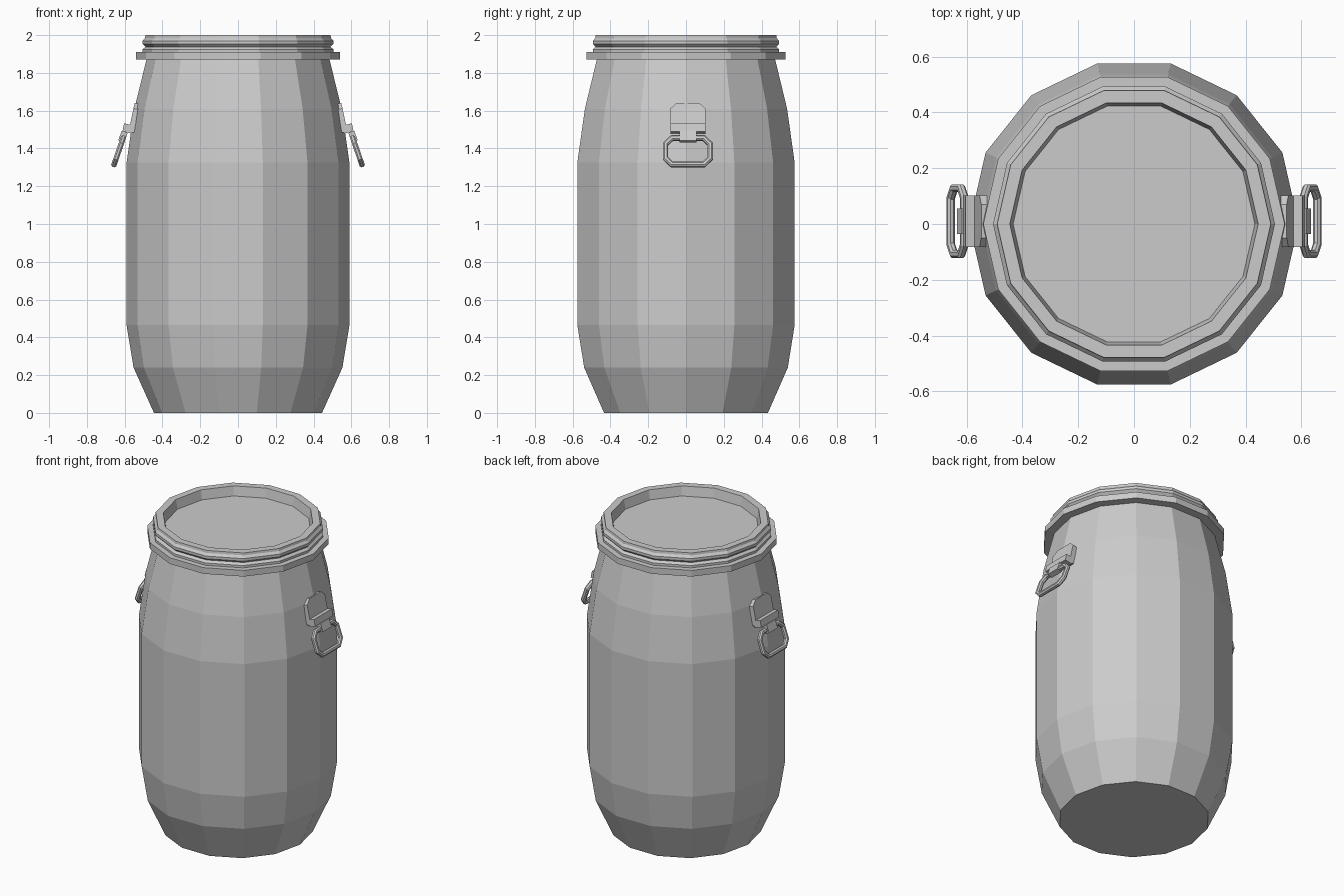
import bpy, bmesh, math
from mathutils import Matrix, Vector

old = bpy.data.objects.get("Cube")
if old:
    bpy.data.objects.remove(old, do_unlink=True)

SIDES = 14
HANDLE_Y = 0.01

grey = bpy.data.materials.new("plain_grey")
grey.use_nodes = True
grey.diffuse_color = (0.6, 0.6, 0.6, 1)
grey.node_tree.nodes["Principled BSDF"].inputs["Base Color"].default_value = grey.diffuse_color


def finish(name, bm, matrix=None):
    if matrix:
        bm.transform(matrix)
    bmesh.ops.recalc_face_normals(bm, faces=bm.faces)
    mesh = bpy.data.meshes.new(name)
    bm.to_mesh(mesh)
    bm.free()
    mesh.materials.append(grey)
    obj = bpy.data.objects.new(name, mesh)
    bpy.context.collection.objects.link(obj)
    return obj


def bridge(bm, a, b):
    n = len(a)
    for i in range(n):
        j = (i + 1) % n
        bm.faces.new((a[i], a[j], b[j], b[i]))


def lathe(name, profile):
    """Faceted solid of revolution, capped at both ends."""
    bm = bmesh.new()
    loops = []
    for r, z in profile:
        angles = [math.tau * i / SIDES for i in range(SIDES)]
        loops.append([bm.verts.new((r * math.cos(a), r * math.sin(a), z)) for a in angles])
    for a, b in zip(loops, loops[1:]):
        bridge(bm, a, b)
    bm.faces.new(loops[0])
    bm.faces.new(loops[-1])
    return finish(name, bm)


def placed(side, x, z, tilt):
    """Local x is outward; the part leans out at its foot by the tilt in degrees."""
    lean = Matrix.Rotation(math.radians(-tilt), 4, "Y")
    mirror = Matrix.Scale(side, 4, Vector((1, 0, 0)))
    return mirror @ Matrix.Translation((x, HANDLE_Y, z)) @ lean


def prism(name, outline, depth, matrix):
    """Outline in local y, z, extruded along local x."""
    bm = bmesh.new()
    back, front = ([bm.verts.new((x, y, z)) for y, z in outline] for x in (-depth / 2, depth / 2))
    bridge(bm, back, front)
    bm.faces.new(back)
    bm.faces.new(front)
    return finish(name, bm, matrix)


def rectangle(w, h):
    return [(-w, -h), (w, -h), (w, h), (-w, h)]


def octagon(w, h, c):
    return [(w, c - h), (w, h - c), (w - c, h), (c - w, h),
            (-w, h - c), (-w, c - h), (c - w, -h), (w - c, -h)]


def ring(name, w, h, c, thick, matrix):
    """Chamfered octagonal loop with a bevelled section."""
    bm = bmesh.new()
    loops = []
    for inset, x in octagon(thick / 2, thick / 2, thick * 0.28):
        inset += thick / 2
        shape = octagon(w - inset, h - inset, c - inset * 0.586)
        loops.append([bm.verts.new((x, y, z)) for y, z in shape])
    for a, b in zip(loops, loops[1:] + loops[:1]):
        bridge(bm, a, b)
    return finish(name, bm, matrix)


# Barrel body, clamping collar and recessed lid
lathe("barrel_body", [(0.445, 0), (0.553, 0.24), (0.59, 0.465), (0.59, 1.325),
                      (0.549, 1.61), (0.482, 1.88)])
lathe("collar", [(0.46, 1.87), (0.54, 1.87), (0.54, 1.91), (0.46, 1.91)])
lathe("lid", [(0.48, 1.9), (0.505, 1.91), (0.505, 1.925), (0.49, 1.938), (0.505, 1.953),
              (0.505, 1.97), (0.492, 1.985), (0.49, 2), (0.445, 2), (0.433, 1.94)])

# Hinged carrying handles on both sides
PLATE = [(-0.092, -0.075), (0.092, -0.075), (0.092, 0.05), (0.06, 0.08), (-0.06, 0.08), (-0.092, 0.05)]
for side, label in ((1, "left"), (-1, "right")):
    prism(label + "_handle_plate", PLATE, 0.03, placed(side, 0.549, 1.56, 12))
    prism(label + "_hinge_block", rectangle(0.092, 0.022), 0.05, placed(side, 0.583, 1.506, 12))
    prism(label + "_hinge_strap", rectangle(0.045, 0.027), 0.034, placed(side, 0.609, 1.462, 19))
    ring(label + "_handle_ring", 0.132, 0.088, 0.042, 0.028, placed(side, 0.632, 1.385, 19))
